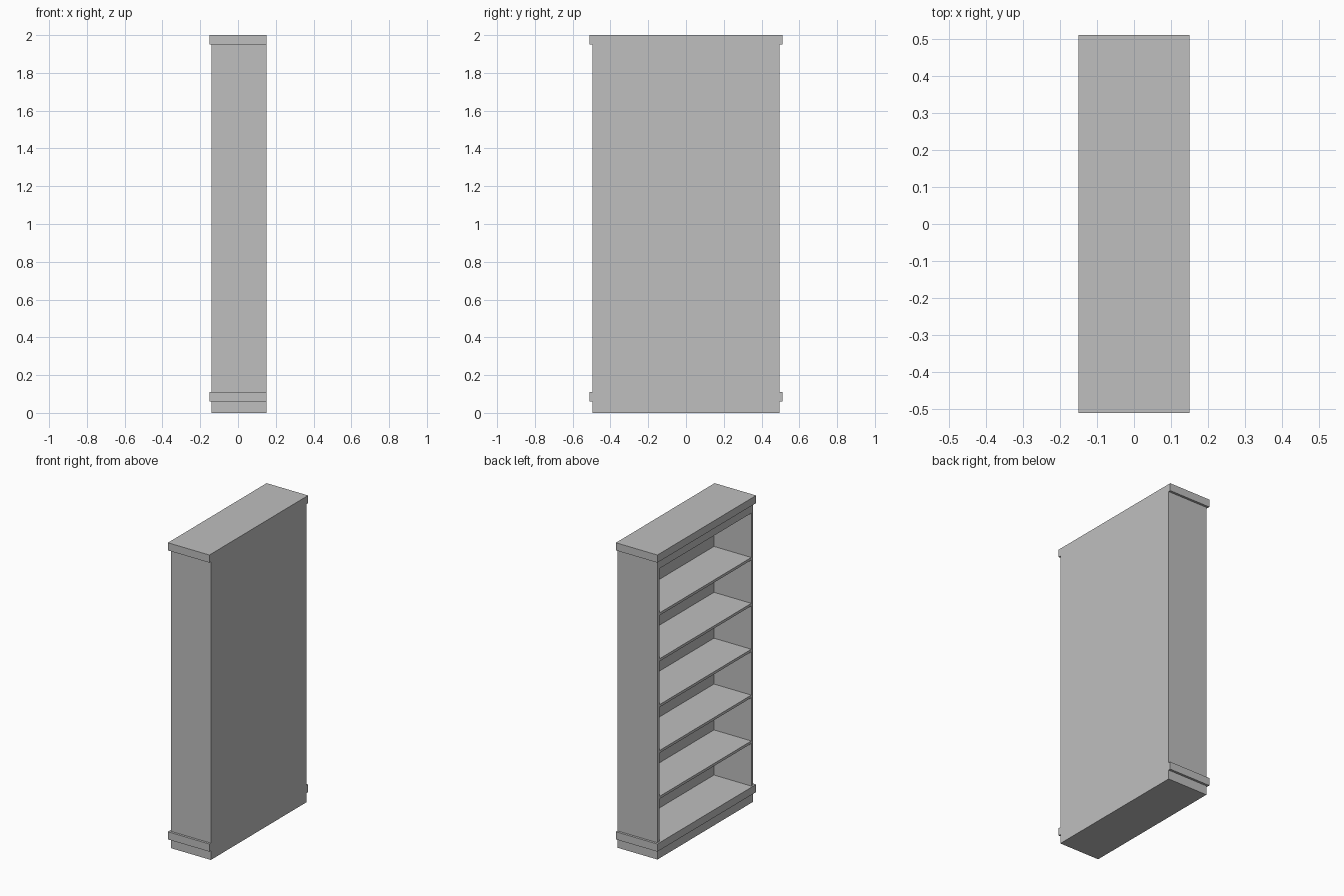
import bpy

cube = bpy.data.objects.get("Cube")
if cube:
    bpy.data.objects.remove(cube, do_unlink=True)

# One plain grey for the whole bookcase
GREY = (0.52, 0.52, 0.52, 1)
grey = bpy.data.materials.new("plain grey")
grey.diffuse_color = GREY
grey.use_nodes = True
grey.node_tree.nodes["Principled BSDF"].inputs["Base Color"].default_value = GREY


def box(name, x, y, z):
    """Box spanning the given (low, high) range on each axis."""
    bpy.ops.mesh.primitive_cube_add(size=1)
    ob = bpy.context.object
    ob.name = name
    ob.location = [(a + b) / 2 for a, b in (x, y, z)]
    ob.scale = [b - a for a, b in (x, y, z)]
    bpy.ops.object.transform_apply(location=True, rotation=False, scale=True)
    ob.data.materials.append(grey)
    return ob


FRONT, BACK = -0.14, 0.15        # the open side faces -x
HALF, BOARD = 0.495, 0.02        # half width, board thickness
TRIM_FRONT, TRIM_HALF = -0.15, 0.51
FLOOR, HEADER, CAP = 0.11, 1.895, 1.95
inner = HALF - BOARD
panel = BACK - BOARD

# Carcass: plinth, sides, back panel and header
box("plinth", (FRONT, BACK), (-HALF, HALF), (0, 0.06))
for name, s in (("side_panel_near", -1), ("side_panel_far", 1)):
    box(name, (FRONT, BACK), sorted((s * inner, s * HALF)), (FLOOR, CAP))
box("back_panel", (panel, BACK), (-inner, inner), (FLOOR, CAP))
box("header", (FRONT, panel), (-inner, inner), (HEADER, CAP))

# Overhanging base moulding and top cap, flush at the back
box("base_moulding", (TRIM_FRONT, BACK), (-TRIM_HALF, TRIM_HALF), (0.06, FLOOR))
box("top_cap", (TRIM_FRONT, BACK), (-TRIM_HALF, TRIM_HALF), (CAP, 2))

# Evenly spaced shelves
SHELVES, THICK, STEP = 5, 0.017, 0.3
for i in range(SHELVES):
    top = 1.005 + (i - SHELVES // 2) * STEP
    box(f"shelf_{i + 1}", (FRONT, panel), (-inner, inner), (top - THICK, top))
